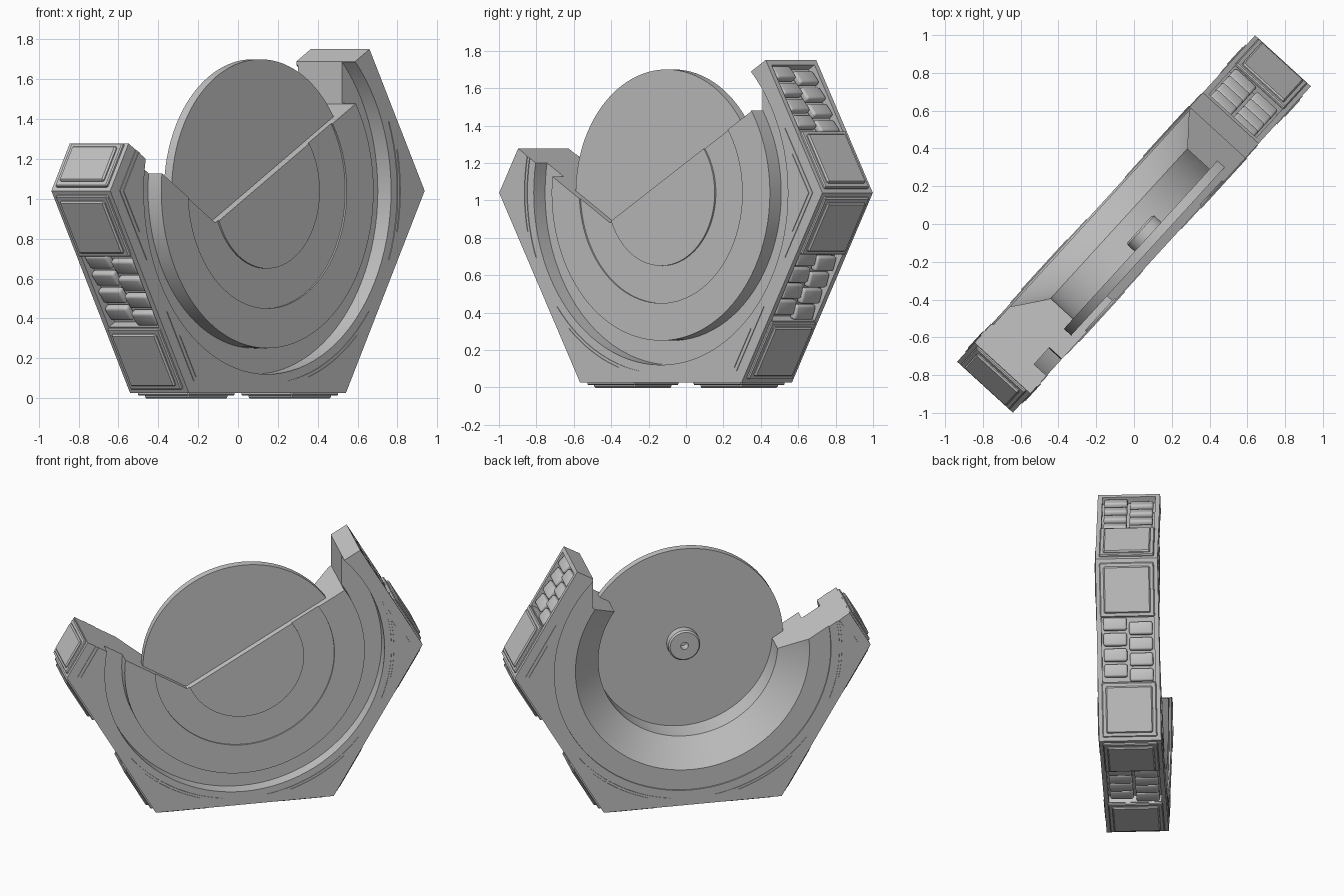
import bpy, bmesh, math
from mathutils import Matrix, Vector

if "Cube" in bpy.data.objects:
    bpy.data.objects.remove(bpy.data.objects["Cube"])

CZ = 1.04            # height of the hexagon centre
R = 1.17             # hexagon corner radius
APO = R * math.cos(math.radians(30))
TURN = math.radians(47.6)

grey = bpy.data.materials.new("plain grey")
grey.use_nodes = True
grey.diffuse_color = (0.55, 0.55, 0.55, 1)
grey.node_tree.nodes["Principled BSDF"].inputs["Base Color"].default_value = (0.55, 0.55, 0.55, 1)


def finish(name, bm):
    bmesh.ops.remove_doubles(bm, verts=bm.verts, dist=1e-5)
    bmesh.ops.recalc_face_normals(bm, faces=bm.faces)
    mesh = bpy.data.meshes.new(name)
    bm.to_mesh(mesh)
    bm.free()
    ob = bpy.data.objects.new(name, mesh)
    ob.rotation_euler.z = TURN
    mesh.materials.append(grey)
    bpy.context.collection.objects.link(ob)
    return ob


def prism(name, pts, y0, y1):
    """Extrude an x-z outline from y0 to y1."""
    bm = bmesh.new()
    face = bm.faces.new([bm.verts.new((x, y0, z)) for x, z in pts])
    ext = bmesh.ops.extrude_face_region(bm, geom=[face])
    verts = [g for g in ext["geom"] if isinstance(g, bmesh.types.BMVert)]
    bmesh.ops.translate(bm, verts=verts, vec=(0, y1 - y0, 0))
    return finish(name, bm)


def lathe(name, profile, closed=False):
    """Spin a (radius, y) profile around the hexagon axis."""
    bm = bmesh.new()
    vs = [bm.verts.new((r, y, CZ)) for r, y in profile]
    es = [bm.edges.new(p) for p in zip(vs, vs[1:])]
    if closed:
        es.append(bm.edges.new((vs[-1], vs[0])))
    bmesh.ops.spin(bm, geom=vs + es, cent=(0, 0, CZ), axis=(0, 1, 0),
                   angle=math.tau, steps=96, use_merge=True)
    return finish(name, bm)


def side_frame(k):
    """Matrix whose axes run along side k, across it and outward."""
    a = math.radians(60 * k - 90)
    n = Vector((math.cos(a), 0, math.sin(a)))
    t = Vector((-math.sin(a), 0, math.cos(a)))
    m = Matrix((t, n.cross(t), n)).transposed().to_4x4()
    m.translation = n * APO + Vector((0, 0, CZ))
    return m


def add_box(bm, frame, centre, size, bevel=0.0, segments=1, tilt=0.0):
    m = frame @ Matrix.Translation(centre) @ Matrix.Rotation(tilt, 4, "Y") @ Matrix.Diagonal((*size, 1))
    vs = bmesh.ops.create_cube(bm, size=1, matrix=m)["verts"]
    if bevel:
        es = list({e for v in vs for e in v.link_edges})
        bmesh.ops.bevel(bm, geom=es, offset=bevel, segments=segments, profile=0.5, affect="EDGES")


def carve(ob, cutters):
    for c in cutters:
        c.hide_render = True
        mod = ob.modifiers.new("cut", "BOOLEAN")
        mod.operation, mod.solver, mod.object = "DIFFERENCE", "EXACT", c
    bpy.context.view_layer.update()
    dg = bpy.context.evaluated_depsgraph_get()
    mesh = bpy.data.meshes.new_from_object(ob.evaluated_get(dg))
    ob.modifiers.clear()
    ob.data = mesh


def ring_point(r, deg):
    a = math.radians(deg)
    return (r * math.cos(a), CZ + r * math.sin(a))


# Cutters: open top, front groove, shallow front step, bowl behind
open_top = prism("open_top_cutter", [(-1.4, 1.50), (-0.377, 0.88), (0.655, 1.476), (0.655, 1.69),
                                     (1.0, 1.89), (1.0, 2.5), (-1.4, 2.5)], -0.5, 0.5)
groove = lathe("groove_cutter", [(0.79, -0.3), (0.92, -0.3), (0.92, -0.11), (0.79, -0.11)], True)
step = lathe("step_cutter", [(0.39, -0.3), (0.59, -0.3), (0.59, -0.19), (0.39, -0.19)], True)
bowl = lathe("bowl_cutter", [(0, -0.105), (0.59, -0.105), (0.59, 0.06), (0.77, 0.19),
                             (0.91, 0.19), (0.91, 0.3), (0, 0.3)])
cutters = [groove, step, bowl]

# Side pockets that hold the bricks
SIDES = [0, 1, 2, 4, 5]
for k in SIDES:
    if k == 4:
        continue
    bm = bmesh.new()
    add_box(bm, side_frame(k), (0, 0, 0), (0.41, 0.34, 0.10))
    cutters.append(finish("pocket_cutter", bm))
cutters.append(open_top)

# Hexagonal body
body = prism("hexagon_frame", [ring_point(R, 60 * i) for i in range(6)], -0.2, 0.2)
carve(body, cutters)

# Round disc with a hub and axle hole behind it
lathe("round_disc", [(0, -0.152), (0.66, -0.152), (0.66, -0.10), (0, -0.10)])
lathe("disc_hub", [(0.025, -0.11), (0.105, -0.11), (0.105, -0.05), (0.095, -0.04),
                   (0.025, -0.04)], True)

# Stepped panels and staggered bricks along the sides
for k in SIDES:
    frame = side_frame(k)
    bm = bmesh.new()
    for s in (-0.385, 0.385):
        length = 0.35
        if k == 2 and s > 0 or k == 4 and s < 0:
            continue
        if k == 4:
            s, length = 0.44, 0.25
        add_box(bm, frame, (s, 0, 0), (length, 0.35, 0.03), 0.006)
        add_box(bm, frame, (s, 0, 0.01), (length - 0.05, 0.30, 0.038), 0.008)
    finish("side_panels", bm)
    if k == 4:
        continue
    bm = bmesh.new()
    for col, y in enumerate((-0.083, 0.083)):
        for row in range(4):
            s = -0.165 + row * 0.1 + col * 0.03
            add_box(bm, frame, (s, y, -0.028), (0.084, 0.15, 0.042), 0.014, 3, 0.2)
    finish("side_bricks", bm)

# Shallow stepped plates in the corners of both faces
for corner in (0, 180, 240, 300):
    for inset, r, rise in ((0.06, 0.965, 0.004), (0.08, 0.98, 0.008)):
        half = 30 - math.degrees(math.acos((APO - inset) / r))
        tip = (APO - inset) / math.cos(math.radians(30))
        pts = [ring_point(tip, corner)]
        pts += [ring_point(r, corner + half * (1 - i / 6)) for i in range(13)]
        plate = prism("corner_plate", pts, -0.2 - rise, 0.2 + rise)
        if corner in (0, 180):
            carve(plate, [open_top])

# Remove the cutters and smooth the round parts
for c in cutters:
    bpy.data.objects.remove(c)
bpy.ops.object.select_all(action="DESELECT")
for ob in bpy.context.collection.objects:
    if ob.type == "MESH" and grey.name in ob.data.materials:
        ob.select_set(True)
        bpy.context.view_layer.objects.active = ob
bpy.ops.object.shade_smooth_by_angle(angle=math.radians(30))
